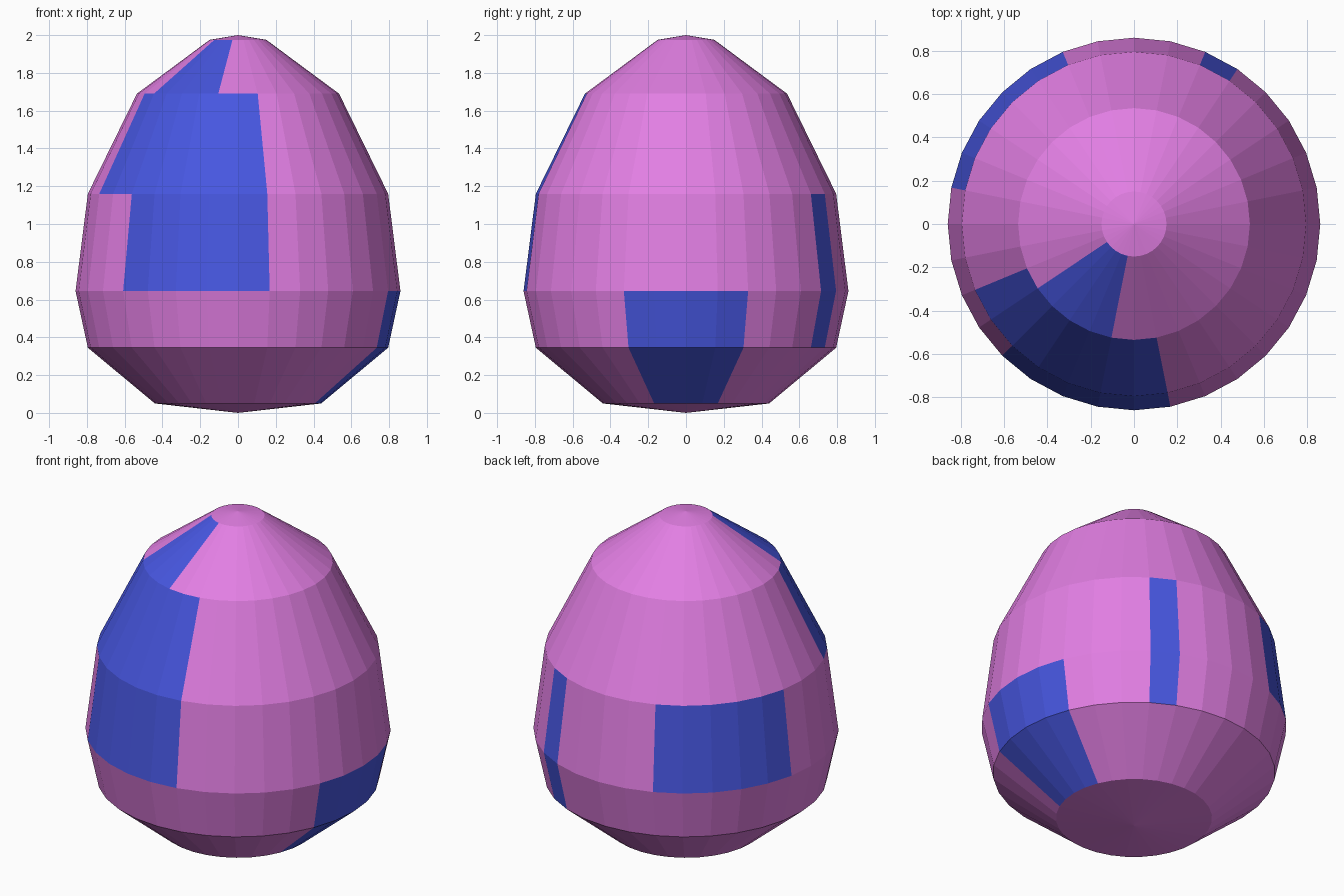
import bpy
import bmesh
from math import sin, cos, tau

cube = bpy.data.objects.get("Cube")
if cube:
    bpy.data.objects.remove(cube)


def make_material(name, rgb):
    mat = bpy.data.materials.new(name)
    mat.use_nodes = True
    color = (*rgb, 1.0)
    mat.diffuse_color = color
    mat.node_tree.nodes["Principled BSDF"].inputs["Base Color"].default_value = color
    return mat


PINK, BLUE = 0, 1
SEGMENTS = 32

# Egg profile from bottom ring to top ring: (radius, height)
PROFILE = [(0.44, 0.05), (0.795, 0.345), (0.86, 0.645),
           (0.795, 1.16), (0.535, 1.69), (0.15, 1.975)]

# Painted patches: band between rings -> ranges of segments,
# counted from the front centre towards +x
PATCHES = {
    0: [range(6, 10)],
    1: [range(6, 10), range(13, 14)],
    2: [range(-4, 1), range(13, 14), range(-14, -9)],
    3: [range(-6, 1)],
    4: [range(-5, -1)],
}

bm = bmesh.new()

# Rings and the two shallow tips
rings = [[bm.verts.new((r * sin(tau * k / SEGMENTS), -r * cos(tau * k / SEGMENTS), z))
          for k in range(SEGMENTS)] for r, z in PROFILE]
bottom_tip = bm.verts.new((0, 0, 0))
top_tip = bm.verts.new((0, 0, 2))

# Shell bands, coloured by patch, with pink caps
half = SEGMENTS // 2
for k in range(-half, half):
    a, b = k % SEGMENTS, (k + 1) % SEGMENTS
    for band, (low, high) in enumerate(zip(rings, rings[1:])):
        face = bm.faces.new((low[a], low[b], high[b], high[a]))
        painted = any(k in span for span in PATCHES[band])
        face.material_index = BLUE if painted else PINK
    bm.faces.new((bottom_tip, rings[0][b], rings[0][a]))
    bm.faces.new((top_tip, rings[-1][a], rings[-1][b]))

bmesh.ops.recalc_face_normals(bm, faces=bm.faces)
mesh = bpy.data.meshes.new("egg_shell")
bm.to_mesh(mesh)
bm.free()

mesh.materials.append(make_material("orchid_pink", (0.76, 0.21, 0.77)))
mesh.materials.append(make_material("royal_blue", (0.063, 0.094, 0.75)))
egg = bpy.data.objects.new("egg_shell", mesh)
bpy.context.collection.objects.link(egg)
